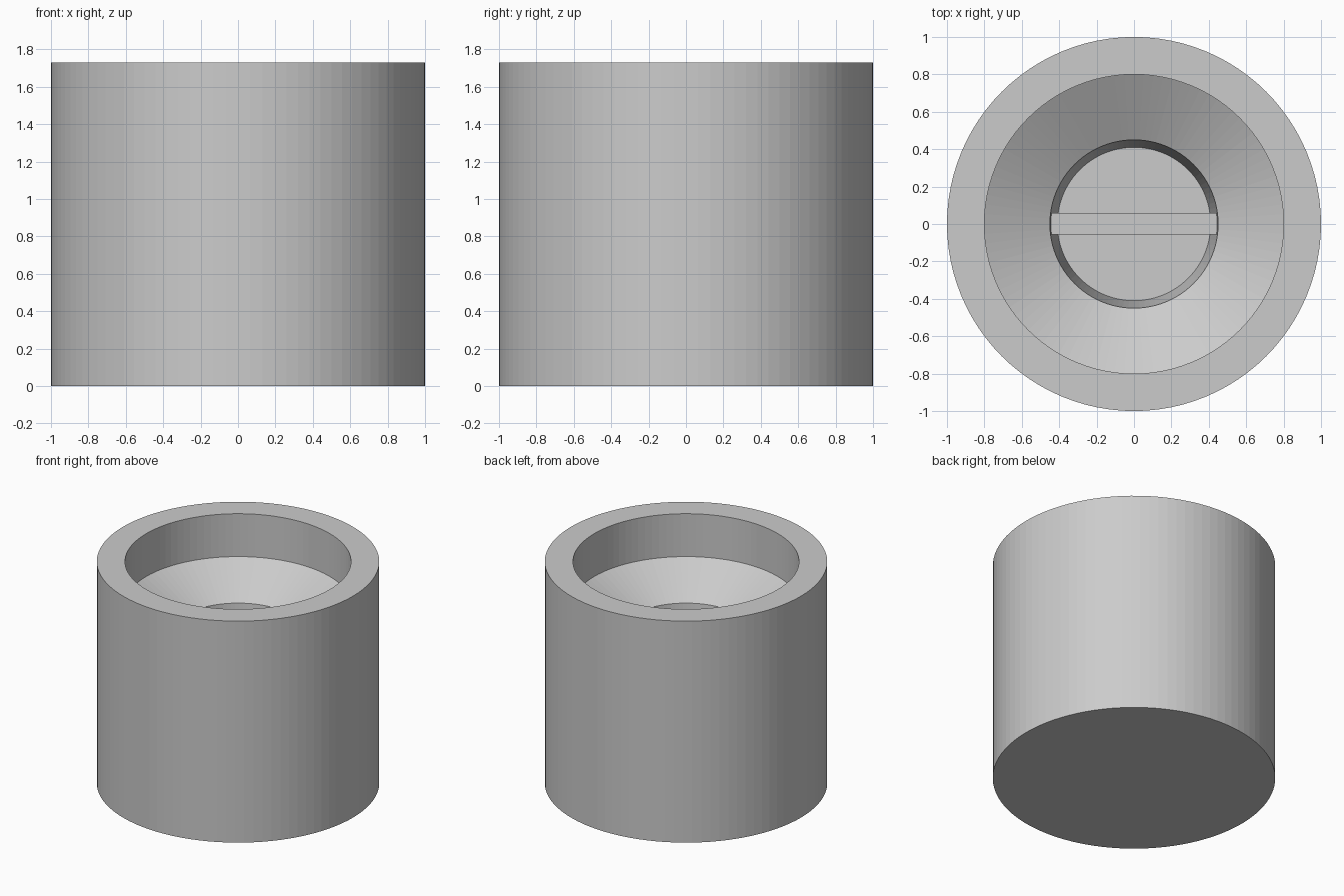
import bpy, bmesh, math

if "Cube" in bpy.data.objects:
    bpy.data.objects.remove(bpy.data.objects["Cube"])

SIDES = 96
grey = bpy.data.materials.new("light grey")
grey.diffuse_color = (0.6, 0.6, 0.6, 1)
grey.use_nodes = True
grey.node_tree.nodes["Principled BSDF"].inputs["Base Color"].default_value = grey.diffuse_color


def finish(name, bm):
    bmesh.ops.recalc_face_normals(bm, faces=bm.faces)
    mesh = bpy.data.meshes.new(name)
    bm.to_mesh(mesh)
    bm.free()
    mesh.materials.append(grey)
    obj = bpy.data.objects.new(name, mesh)
    bpy.context.collection.objects.link(obj)
    return obj


def lathe(name, profile):
    """Turn (radius, z) points around z and cap both ends."""
    bm = bmesh.new()
    rings = [[bm.verts.new((r * math.cos(2 * math.pi * i / SIDES),
                            r * math.sin(2 * math.pi * i / SIDES), z))
              for i in range(SIDES)] for r, z in profile]
    for a, b in zip(rings, rings[1:]):
        for i in range(SIDES):
            j = (i + 1) % SIDES
            bm.faces.new((a[i], a[j], b[j], b[i]))
    bm.faces.new(rings[0])
    bm.faces.new(rings[-1])
    return finish(name, bm)


# Cup: outer wall, rim, straight recess, funnel, slightly tapered well with floor
lathe("cup_body", [(1.0, 0), (1.0, 1.73), (0.8, 1.73), (0.8, 1.395),
                   (0.45, 1.195), (0.41, 0.74)])

# Bar across the well, ends buried in the wall
bm = bmesh.new()
bmesh.ops.create_cube(bm, size=1)
bmesh.ops.scale(bm, vec=(0.96, 0.115, 0.415), verts=bm.verts)
bmesh.ops.translate(bm, vec=(0, 0.002, 0.9275), verts=bm.verts)
finish("cross_bar", bm)
